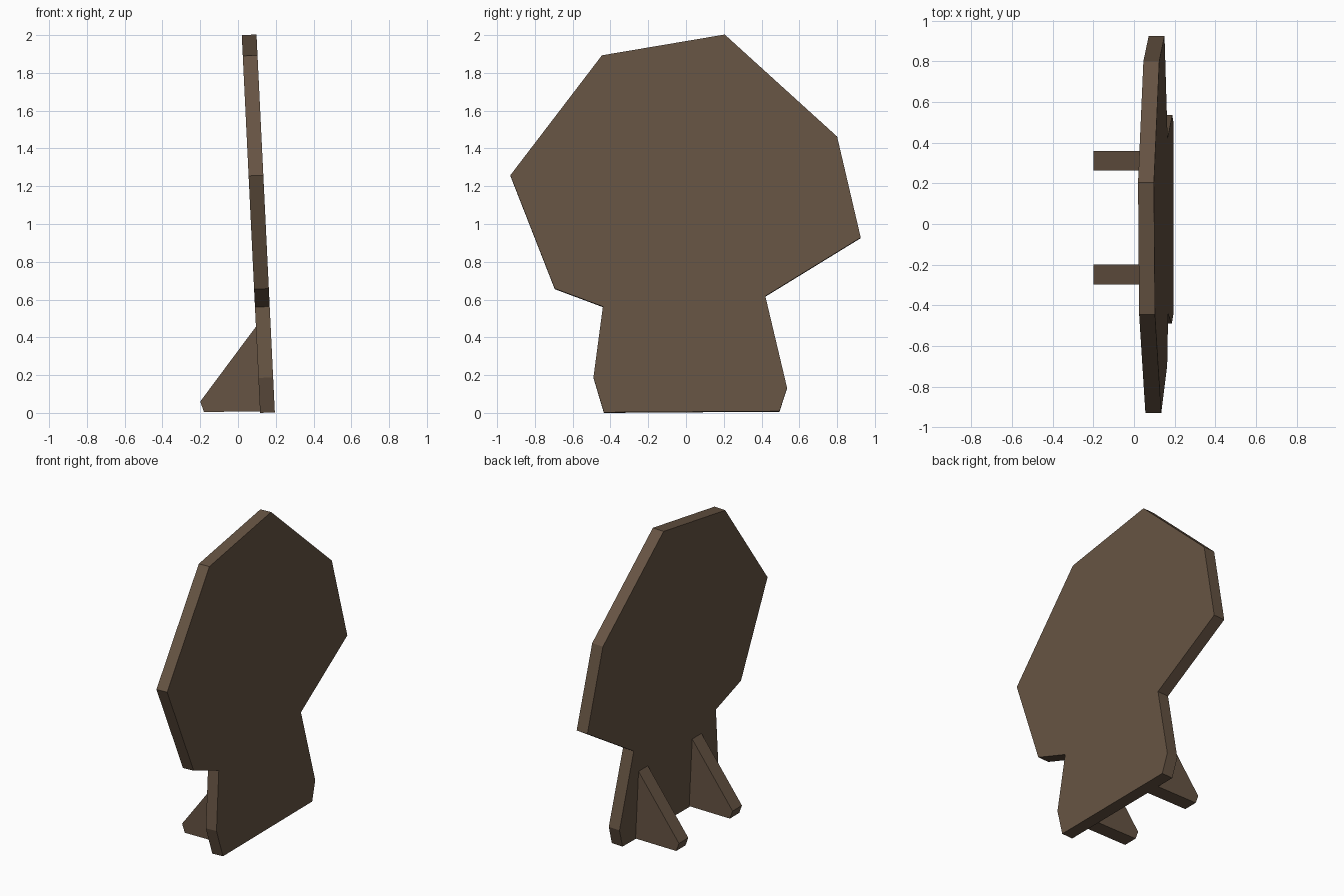
import bpy
import bmesh

cube = bpy.data.objects.get("Cube")
if cube:
    bpy.data.objects.remove(cube, do_unlink=True)

# Single dark wood colour
wood = bpy.data.materials.new("dark_brown_wood")
wood.use_nodes = True
colour = (0.133, 0.088, 0.056, 1.0)
wood.diffuse_color = colour
wood.node_tree.nodes["Principled BSDF"].inputs["Base Color"].default_value = colour


def make_slab(name, outline, offset):
    """Fill a closed outline and extrude it along the offset."""
    bm = bmesh.new()
    face = bm.faces.new([bm.verts.new(p) for p in outline])
    result = bmesh.ops.extrude_face_region(bm, geom=[face], use_keep_orig=True)
    moved = [g for g in result["geom"] if isinstance(g, bmesh.types.BMVert)]
    bmesh.ops.translate(bm, verts=moved, vec=offset)
    bmesh.ops.recalc_face_normals(bm, faces=bm.faces)
    mesh = bpy.data.meshes.new(name)
    bm.to_mesh(mesh)
    bm.free()
    mesh.materials.append(wood)
    obj = bpy.data.objects.new(name, mesh)
    bpy.context.collection.objects.link(obj)
    return obj


def back_x(z):
    """Back surface of the leaning board at a given height."""
    return 0.117 - 0.0485 * z


# Tree-shaped board, leaning back slightly
tree_outline = [
    (-0.435, 0.0), (0.495, 0.006), (0.535, 0.13), (0.42, 0.615),
    (0.925, 0.925), (0.80, 1.46), (0.205, 2.0), (-0.445, 1.89),
    (-0.93, 1.255), (-0.695, 0.655), (-0.44, 0.56), (-0.49, 0.185),
]
make_slab("tree_board", [(back_x(z), y, z) for y, z in tree_outline], (0.078, 0, 0.003))

# Two triangular props behind the board
prop_outline = [(-0.2, 0.06), (-0.18, 0.005), (0.125, 0.008), (0.105, 0.47)]
for name, y in (("prop_near", -0.297), ("prop_far", 0.262)):
    make_slab(name, [(x, y, z) for x, z in prop_outline], (0, 0.097, 0))
